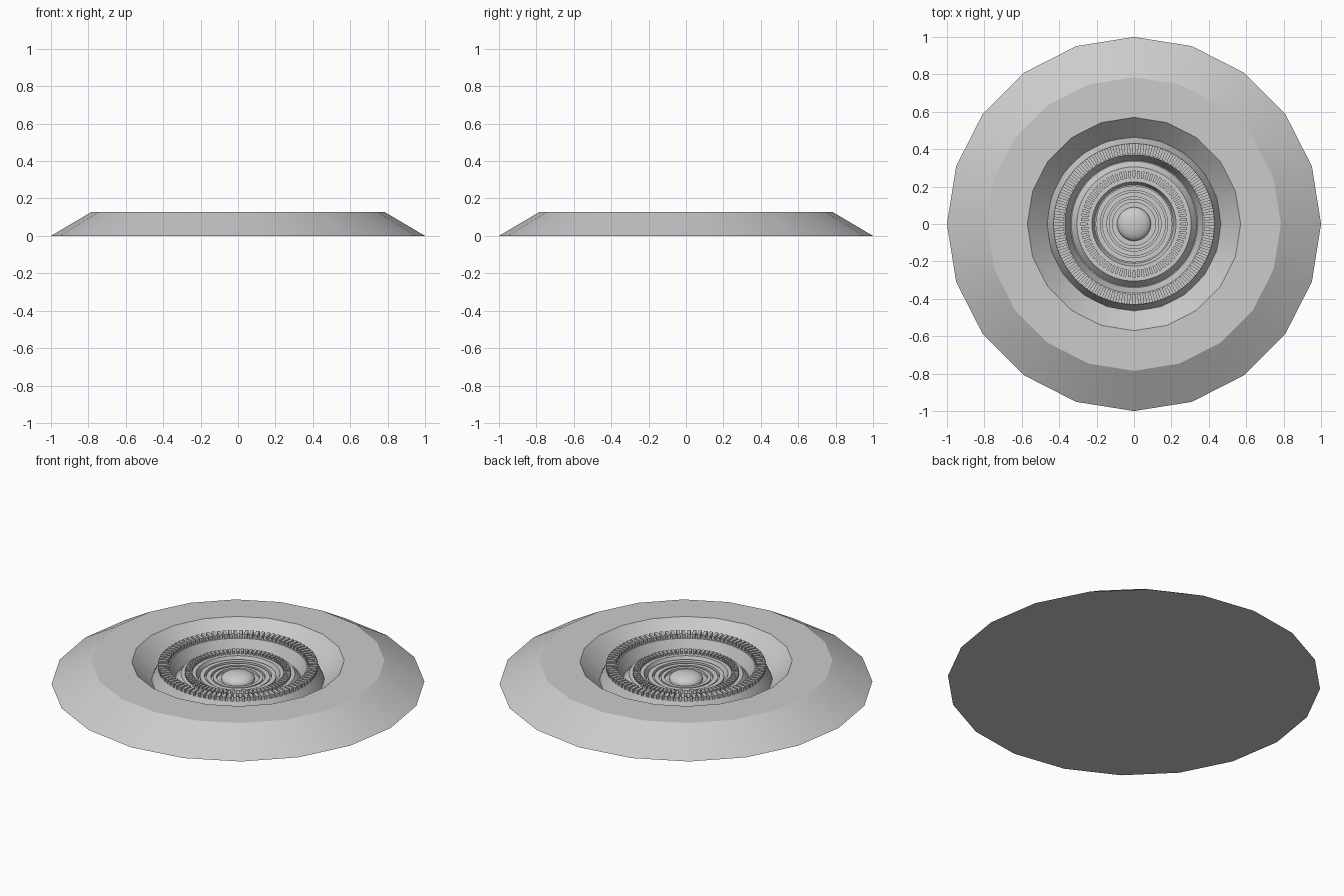
import bpy, bmesh
from math import cos, sin, pi

if "Cube" in bpy.data.objects:
    bpy.data.objects.remove(bpy.data.objects["Cube"])

def lathe(name, profile, sides, closed=True, smooth=False):
    """Revolve (radius, z) points about z; radius 0 makes a pole."""
    bm = bmesh.new()
    rings = []
    for r, z in profile:
        if r == 0:
            rings.append([bm.verts.new((0, 0, z))] * sides)
        else:
            rings.append([bm.verts.new((r * cos(2 * pi * i / sides), r * sin(2 * pi * i / sides), z))
                          for i in range(sides)])
    pairs = list(zip(rings, rings[1:])) + ([(rings[-1], rings[0])] if closed else [])
    for a, b in pairs:
        for i in range(sides):
            j = (i + 1) % sides
            vs = list(dict.fromkeys([a[i], a[j], b[j], b[i]]))
            if len(vs) > 2:
                bm.faces.new(vs)
    return finish(name, bm, smooth)

def finish(name, bm, smooth):
    bmesh.ops.recalc_face_normals(bm, faces=bm.faces)
    me = bpy.data.meshes.new(name)
    bm.to_mesh(me)
    bm.free()
    ob = bpy.data.objects.new(name, me)
    bpy.context.collection.objects.link(ob)
    if smooth:
        bpy.ops.object.select_all(action='DESELECT')
        ob.select_set(True)
        bpy.context.view_layer.objects.active = ob
        bpy.ops.object.shade_smooth_by_angle(angle=0.52)
    return ob

def teeth(name, count, r0, r1, z0, z1, fill=0.6):
    """A circle of radial blocks between two radii."""
    bm = bmesh.new()
    half = pi / count * fill
    for i in range(count):
        a = 2 * pi * i / count
        q = [[bm.verts.new((r * cos(a + s * half), r * sin(a + s * half), z))
              for r, s in ((r0, -1), (r1, -1), (r1, 1), (r0, 1))] for z in (z0, z1)]
        bm.faces.new(q[0])
        bm.faces.new(q[1])
        for k in range(4):
            n = (k + 1) % 4
            bm.faces.new((q[0][k], q[0][n], q[1][n], q[1][k]))
    return finish(name, bm, False)

# Faceted outer collar
lathe("outer_collar", [(1, 0), (0.785, 0.127), (0.57, 0.127), (0.465, 0.02), (0.465, 0)], 20, smooth=True)

# Round floor plate
lathe("floor_plate", [(0, 0), (0.48, 0), (0.48, 0.018), (0, 0.018)], 96, closed=False)

# Outer bevelled ring with radial teeth
lathe("outer_ring", [(0.462, 0.018), (0.43, 0.09), (0.37, 0.09), (0.34, 0.018)], 96, smooth=True)
teeth("outer_teeth", 88, 0.375, 0.43, 0.085, 0.112)

# Inner bevelled ring with finer teeth
lathe("inner_ring", [(0.335, 0.018), (0.305, 0.055), (0.225, 0.055), (0.21, 0.018)], 96, smooth=True)
teeth("inner_teeth", 72, 0.245, 0.285, 0.05, 0.07)

# Concentric ridges
for k, (r0, r1, z) in enumerate([(0.18, 0.205, 0.042), (0.145, 0.17, 0.036), (0.115, 0.135, 0.034)]):
    lathe(f"ridge_{k + 1}", [(r1, 0.018), (r1, z), (r0, z), (r0, 0.018)], 64, smooth=True)

# Central low dome
lathe("centre_dome", [(0.09, 0.018)] + [(0.09 * cos(t * pi / 16), 0.025 + 0.04 * sin(t * pi / 16))
      for t in range(8)] + [(0, 0.065)], 48, closed=False, smooth=True)
